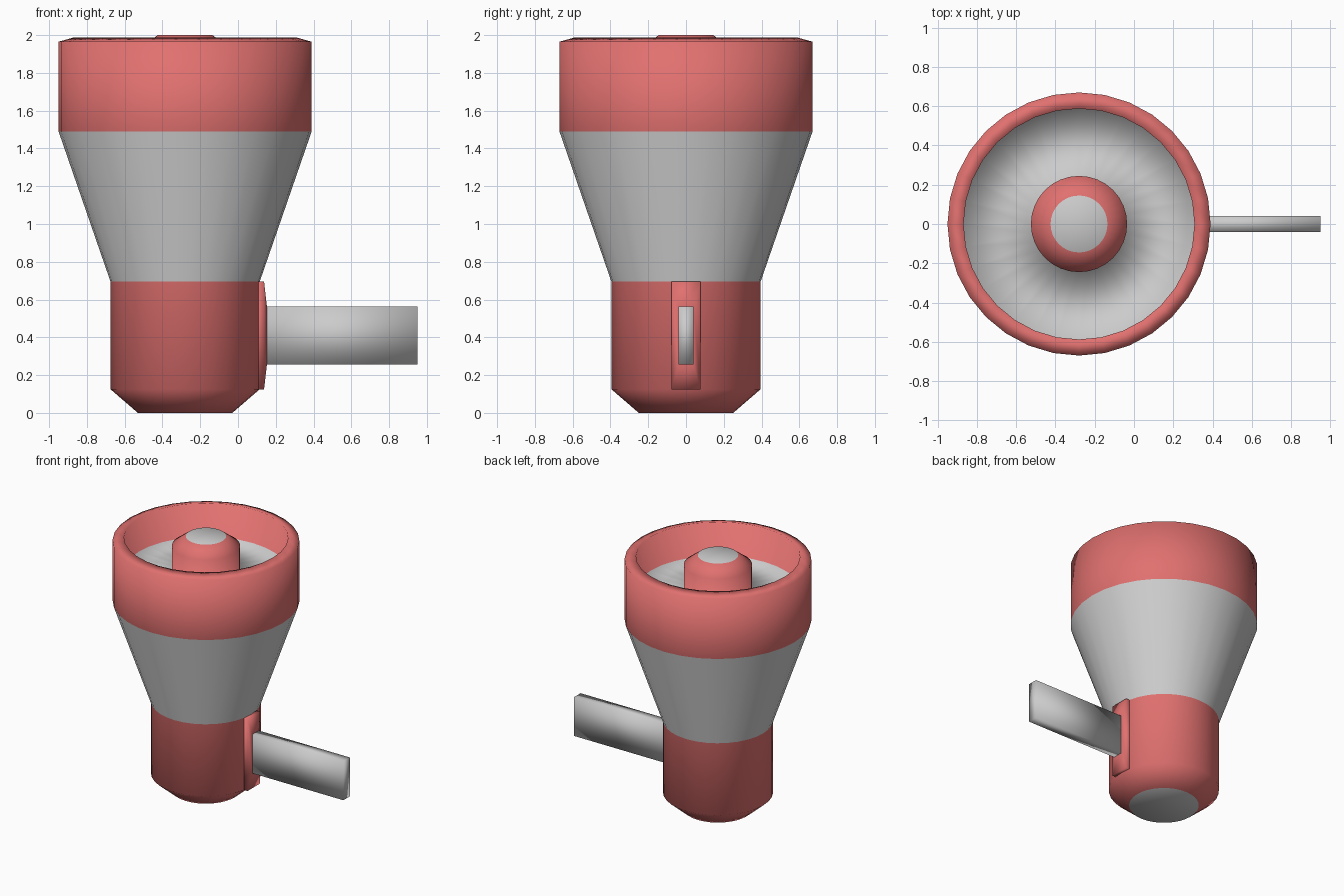
import bpy, bmesh
from math import cos, sin, tau

if "Cube" in bpy.data.objects:
    bpy.data.objects.remove(bpy.data.objects["Cube"])

SIDES = 32
AXIS_X = -0.28


def material(name, rgb):
    m = bpy.data.materials.new(name)
    m.diffuse_color = (*rgb, 1)
    m.use_nodes = True
    m.node_tree.nodes["Principled BSDF"].inputs["Base Color"].default_value = m.diffuse_color
    return m


RED = material("red", (0.75, 0.165, 0.16))
GREY = material("grey", (0.58, 0.58, 0.58))


def skin(name, rings, bands, start_cap=None, end_cap=None):
    """Bridge equal-sized rings of points; bands give the material slot per strip."""
    bm = bmesh.new()
    loops = [[bm.verts.new(p) for p in ring] for ring in rings]
    n = len(loops[0])
    for a, b, slot in zip(loops, loops[1:], bands):
        for i in range(n):
            j = (i + 1) % n
            bm.faces.new((a[i], a[j], b[j], b[i])).material_index = slot
    if start_cap is not None:
        bm.faces.new(loops[0][::-1]).material_index = start_cap
    if end_cap is not None:
        bm.faces.new(loops[-1]).material_index = end_cap
    bmesh.ops.recalc_face_normals(bm, faces=bm.faces)
    for f in bm.faces:
        f.smooth = True
    me = bpy.data.meshes.new(name)
    bm.to_mesh(me)
    bm.free()
    me.materials.append(GREY)
    me.materials.append(RED)
    ob = bpy.data.objects.new(name, me)
    bpy.context.collection.objects.link(ob)
    return ob


def circle(r, z):
    return [(AXIS_X + r * cos(tau * i / SIDES), r * sin(tau * i / SIDES), z)
            for i in range(SIDES)]


def rect(x, half_y, z0, z1):
    return [(x, -half_y, z0), (x, half_y, z0), (x, half_y, z1), (x, -half_y, z1)]


# Body: base, flared cone, collar, recessed floor and central post in one lathe
profile = [(0.25, 0), (0.395, 0.125), (0.395, 0.695), (0.67, 1.49),
           (0.67, 1.965), (0.588, 1.988), (0.588, 1.72), (0.245, 1.72),
           (0.245, 1.925), (0.145, 2.0)]
skin("body", [circle(r, z) for r, z in profile],
     [1, 1, 0, 1, 1, 1, 0, 1, 1], start_cap=0, end_cap=0)

# Tapered plate where the handle meets the base
skin("handle_mount", [rect(0.08, 0.077, 0.125, 0.695),
                      rect(0.138, 0.077, 0.125, 0.695),
                      rect(0.153, 0.04, 0.255, 0.563)],
     [1, 1], start_cap=1, end_cap=1)

# Flat bar handle
skin("handle", [rect(0.14, 0.04, 0.255, 0.563), rect(0.95, 0.04, 0.255, 0.563)],
     [0], start_cap=0, end_cap=0)
